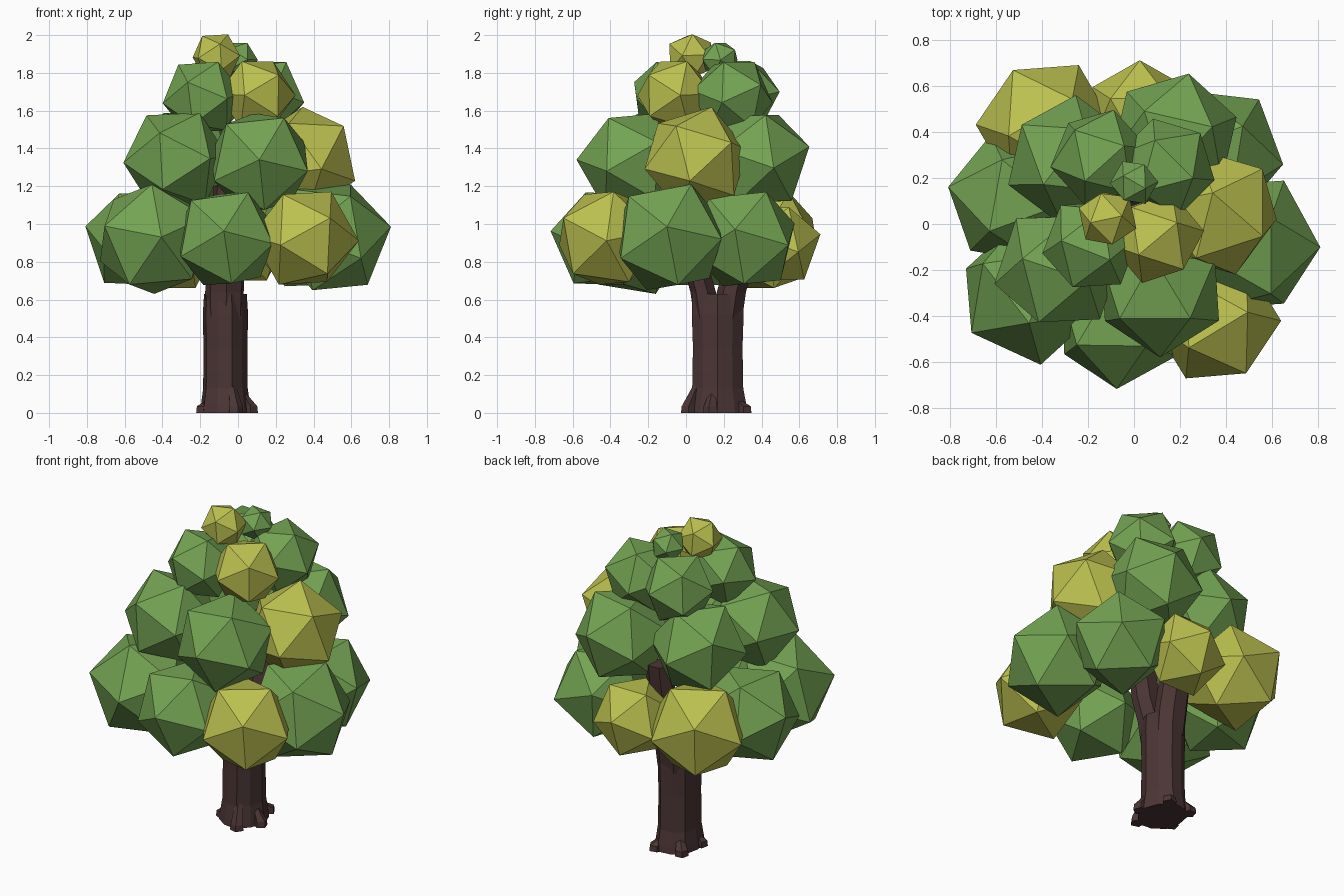
import bpy
import bmesh
from math import radians, sin, cos, tau
from mathutils import Vector, Matrix

cube = bpy.data.objects.get("Cube")
if cube:
    bpy.data.objects.remove(cube, do_unlink=True)


def make_material(name, colour):
    mat = bpy.data.materials.new(name)
    mat.use_nodes = True
    mat.diffuse_color = (*colour, 1)
    mat.node_tree.nodes["Principled BSDF"].inputs["Base Color"].default_value = (*colour, 1)
    return mat


green = make_material("leaf green", (0.175, 0.37, 0.087))
yellow = make_material("leaf yellow", (0.5, 0.53, 0.078))
brown = make_material("bark brown", (0.07, 0.036, 0.035))


def finish(bm, name, mat):
    """Turn a bmesh into a flat shaded object."""
    bmesh.ops.recalc_face_normals(bm, faces=bm.faces[:])
    mesh = bpy.data.meshes.new(name)
    bm.to_mesh(mesh)
    bm.free()
    mesh.materials.append(mat)
    obj = bpy.data.objects.new(name, mesh)
    bpy.context.scene.collection.objects.link(obj)
    return obj


def frame(first, second):
    """Orthonormal matrix whose columns start at first and lean to second."""
    a = first.normalized()
    b = (second - a * second.dot(a)).normalized()
    return Matrix((a, b, a.cross(b))).transposed()


def leaf_clump(name, mat, centre, radius, azimuth, elevation, roll=54):
    """Twenty-sided clump with one corner aimed along azimuth and elevation."""
    bm = bmesh.new()
    bmesh.ops.create_icosphere(bm, subdivisions=1, radius=radius)
    tip = max(bm.verts, key=lambda v: v.co.z)
    near = tip.link_edges[0].other_vert(tip)
    source = frame(tip.co.copy(), near.co.copy())
    az, el, ro = radians(azimuth), radians(elevation), radians(roll)
    aim = Vector((cos(el) * cos(az), cos(el) * sin(az), sin(el)))
    right = Vector((-sin(az), cos(az), 0))
    side = right * cos(ro) + aim.cross(right) * sin(ro)
    turn = frame(aim, side) @ source.transposed()
    bmesh.ops.transform(bm, matrix=Matrix.Translation(centre) @ turn.to_4x4(), verts=bm.verts[:])
    return finish(bm, name, mat)


def loft(name, rings, sides, start=0.0, wobble=0.0):
    """Closed tube through rings of (x, y, z, radius x, radius y)."""
    bm = bmesh.new()
    loops = []
    for x, y, z, rx, ry in rings:
        loop = []
        for i in range(sides):
            a = start + tau * i / sides
            k = 1 + wobble * (-1) ** i
            loop.append(bm.verts.new((x + rx * k * cos(a), y + ry * k * sin(a), z)))
        loops.append(loop)
    for low, high in zip(loops, loops[1:]):
        for i in range(sides):
            j = (i + 1) % sides
            bm.faces.new((low[i], low[j], high[j], high[i]))
    bm.faces.new(loops[0][::-1])
    bm.faces.new(loops[-1])
    return finish(bm, name, brown)


# Foliage tiers: colour, centre x y z, radius, corner azimuth, elevation, roll
lower_tier = [
    (green, -0.45, -0.295, 0.92, 0.32, -82, 2, 23),
    (green, -0.065, -0.43, 0.922, 0.29, -92, 8, 62),
    (yellow, 0.355, -0.42, 0.925, 0.285, -60, 22, 57),
    (green, 0.495, -0.09, 0.93, 0.32, -2, 10, 65),
    (green, 0.36, 0.31, 0.92, 0.297, -10, 10, 60),
    (yellow, 0.025, 0.475, 0.895, 0.242, 90, 12, 54),
    (yellow, -0.385, 0.425, 0.917, 0.304, 120, 22, 54),
    (green, -0.52, 0.11, 0.92, 0.30, 170, 13, 54),
]
middle_tier = [
    (green, -0.33, -0.195, 1.34, 0.285, -110, 30, 57),
    (green, 0.113, -0.287, 1.33, 0.293, -90, 2, 60),
    (yellow, 0.355, 0.053, 1.342, 0.29, -7, -23, 36),
    (green, 0.175, 0.38, 1.345, 0.288, 77, 13),
    (green, -0.28, 0.275, 1.345, 0.287, 143, 25),
]
upper_tier = [
    (green, -0.188, -0.09, 1.67, 0.216, -113, 22, 58),
    (yellow, 0.10, -0.06, 1.685, 0.207, -50, 30, 54),
    (green, 0.137, 0.245, 1.675, 0.222, 45, 16),
    (green, -0.15, 0.288, 1.68, 0.218, 132, 42),
]
crown = [
    (yellow, -0.115, 0.025, 1.887, 0.133, -80, 30, 58),
    (green, 0.0, 0.18, 1.87, 0.105, 60, 30),
]
tiers = {"lower": lower_tier, "middle": middle_tier, "upper": upper_tier, "crown": crown}
for tier, clumps in tiers.items():
    for i, (mat, x, y, z, radius, *angles) in enumerate(clumps):
        leaf_clump(f"{tier}_leaf_clump_{i + 1}", mat, Vector((x, y, z)), radius, *angles)

# Trunk, slightly flared at the ground
TX, TY = -0.07, 0.168
loft("trunk", [
    (TX, TY, 0, 0.135, 0.16),
    (TX, TY, 0.04, 0.13, 0.155),
    (TX, TY, 0.13, 0.118, 0.138),
    (TX, TY, 0.35, 0.116, 0.134),
    (TX, TY, 0.52, 0.12, 0.14),
    (TX, TY, 0.63, 0.113, 0.14),
], 10, wobble=0.03)

# Two branches forking towards front and back
for name, s, r in (("front_branch", -1, 0.07), ("back_branch", 1, 0.08)):
    loft(name, [
        (TX, TY + s * 0.055, 0.5, 0.1, r),
        (TX, TY + s * 0.075, 0.64, 0.105, r),
        (TX + 0.01, TY + s * 0.12, 0.8, 0.1, r),
        (TX + 0.02, TY + s * 0.18, 1.2, 0.08, 0.06),
    ], 7, start=0.3)

# Stubby roots around the base
for i, (angle, reach, height) in enumerate([(-70, 0.165, 0.16), (-15, 0.14, 0.1),
                                            (65, 0.155, 0.07), (130, 0.155, 0.09),
                                            (205, 0.125, 0.06)]):
    a = radians(angle)
    dx, dy = cos(a), sin(a)
    loft(f"root_{i + 1}", [
        (TX + dx * reach, TY + dy * reach, 0, 0.042, 0.042),
        (TX + dx * reach, TY + dy * reach, 0.035, 0.038, 0.038),
        (TX + dx * 0.1, TY + dy * 0.11, height, 0.02, 0.02),
    ], 5, start=a)
